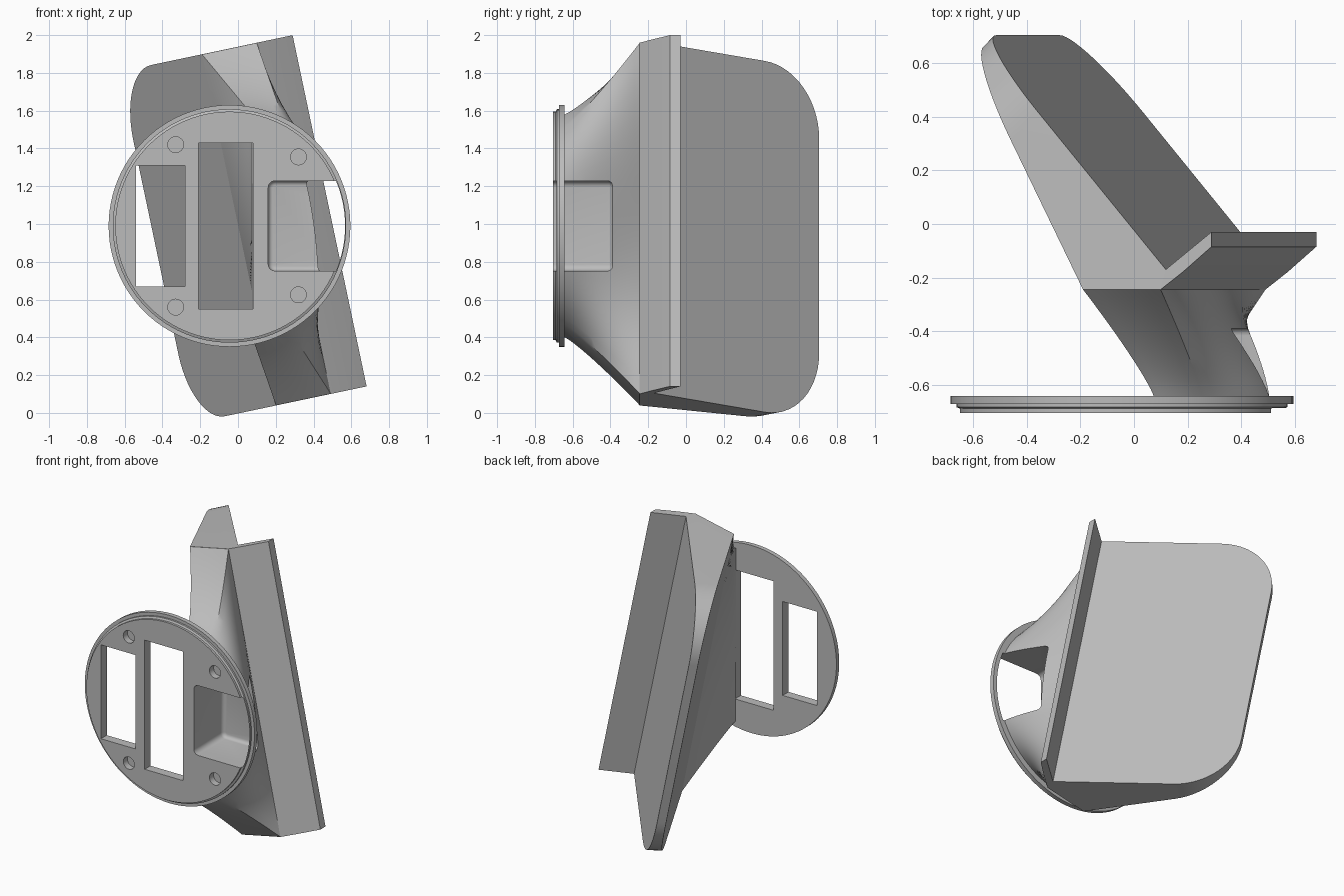
import bpy, bmesh
from math import sin, cos, pi, radians, acos
from mathutils import Vector

cube = bpy.data.objects.get("Cube")
if cube:
    bpy.data.objects.remove(cube, do_unlink=True)

grey = bpy.data.materials.new("plain grey")
grey.use_nodes = True
grey.diffuse_color = (0.5, 0.5, 0.5, 1)
grey.node_tree.nodes["Principled BSDF"].inputs["Base Color"].default_value = (0.5, 0.5, 0.5, 1)

CX, CZ = -0.045, 0.99          # disc centre
TILT = radians(11.9)           # lean of the mounting bracket
HALF = 0.95                    # half length of the bracket


def tilted(u, y, v):
    """Bracket coordinates to world; u = 0 is the outer lip edge."""
    return Vector((0.485 + u * cos(TILT) - v * sin(TILT), y,
                   1.07 + u * sin(TILT) + v * cos(TILT)))


def arc(cx, cz, r, a0, a1, n):
    return [(cx + r * cos(a0 + (a1 - a0) * i / n),
             cz + r * sin(a0 + (a1 - a0) * i / n)) for i in range(n + 1)]


def loft(bm, rings):
    """Skin closed rings of points and cap both ends."""
    rows = [[bm.verts.new(p) for p in ring] for ring in rings]
    n = len(rows[0])
    for a, b in zip(rows, rows[1:]):
        for i in range(n):
            j = (i + 1) % n
            bm.faces.new((a[i], a[j], b[j], b[i]))
    bm.faces.new(rows[0])
    bm.faces.new(rows[-1])
    bmesh.ops.recalc_face_normals(bm, faces=bm.faces)
    return rows


def finish(bm, name):
    bmesh.ops.recalc_face_normals(bm, faces=bm.faces)
    mesh = bpy.data.meshes.new(name)
    bm.to_mesh(mesh)
    bm.free()
    obj = bpy.data.objects.new(name, mesh)
    bpy.context.collection.objects.link(obj)
    mesh.materials.append(grey)
    return obj


def prism(name, outline, y0, y1, round_back=0):
    bm = bmesh.new()
    rows = loft(bm, [[(x, y, z) for x, z in outline] for y in (y0, y1)])
    if round_back:
        back = set(rows[-1])
        edges = [e for e in bm.edges if set(e.verts) <= back]
        bmesh.ops.bevel(bm, geom=edges, offset=round_back, segments=4,
                        profile=0.5, affect='EDGES')
    return finish(bm, name)


def select(obj):
    bpy.ops.object.select_all(action='DESELECT')
    obj.select_set(True)
    bpy.context.view_layer.objects.active = obj


def cut(obj, cutter):
    mod = obj.modifiers.new("cut", 'BOOLEAN')
    mod.operation = 'DIFFERENCE'
    mod.solver = 'EXACT'
    mod.object = cutter
    select(obj)
    bpy.ops.object.modifier_apply(modifier=mod.name)


# Round base disc with a stepped rim
bm = bmesh.new()
rim = [(0.605, -0.705), (0.605, -0.69), (0.618, -0.684), (0.618, -0.672),
       (0.64, -0.672), (0.64, -0.642)]
loft(bm, [[(x, y, z) for x, z in arc(CX, CZ, r, 0, 2 * pi, 96)[:-1]] for r, y in rim])
disc = finish(bm, "base_disc")

# Neck: disc segment blending into the tilted rectangle of the bracket
U_LEFT, U_RIGHT = -0.49, -0.194
Y0, Y1 = -0.645, -0.245
R = 0.6
edge = acos(0.12 / R)
corner = radians(60)


def line(a, b, n):
    return [(a[0] + (b[0] - a[0]) * i / n, a[1] + (b[1] - a[1]) * i / n) for i in range(n + 1)]


top_arc = arc(CX, CZ, R, edge, corner, 6)
right_arc = arc(CX, CZ, R, corner, -corner, 24)
low_arc = arc(CX, CZ, R, -corner, -edge, 6)
start = (top_arc[:-1] + right_arc[:-1] + low_arc[:-1]
         + line(low_arc[-1], top_arc[0], 12)[:-1])
V = HALF - 0.001
corners = [(U_LEFT, V), (U_RIGHT, V), (U_RIGHT, -V), (U_LEFT, -V)]
end = []
for i, n in enumerate((6, 24, 6, 12)):
    end += line(corners[i], corners[(i + 1) % 4], n)[:-1]
rings = []
STEPS = 14
for k in range(STEPS + 1):
    t = k / STEPS
    y = Y0 + (Y1 - Y0) * t
    f = t ** 1.15
    rings.append([Vector((x, y, z)).lerp(tilted(u, y, v), f)
                  for (x, z), (u, v) in zip(start, end)])
    for p in rings[-1]:
        p.y = y
bm = bmesh.new()
loft(bm, rings)
neck = finish(bm, "neck")

# Bracket: wedge wing with a right-angled notch and a narrow lip
section = [(-0.90, 0.705), (-0.174, -0.17), (0, -0.03), (0, -0.085),
           (-0.11, -0.18), (U_RIGHT, -0.245), (U_LEFT, -0.245), (-0.94, 0.665)]
bm = bmesh.new()
rows = loft(bm, [[tilted(u, y, v) for u, y in section] for v in (-HALF, HALF)])
tips = [e for e in bm.edges
        if any(set(e.verts) == {row[0], row[-1]} for row in rows)]
bmesh.ops.bevel(bm, geom=tips, offset=0.37, segments=14, profile=0.5, affect='EDGES')
bracket = finish(bm, "corner_bracket")

# Through slots in the disc
cutters = []
for x0, x1, z0, z1 in ((-0.54, -0.28, 0.67, 1.31), (-0.21, 0.08, 0.55, 1.43)):
    slot = prism("slot_cutter", [(x0, z0), (x1, z0), (x1, z1), (x0, z1)], -0.8, -0.6)
    cut(disc, slot)
    cutters.append(slot)

# Blind screw holes
for x, z in ((-0.33, 1.42), (0.32, 1.355), (-0.33, 0.56), (0.32, 0.625)):
    hole = prism("hole_cutter", arc(x, z, 0.042, 0, 2 * pi, 24)[:-1], -0.8, -0.66)
    cut(disc, hole)
    cutters.append(hole)

# Side pocket through disc and neck, stopping at the thin rim
swing = 0.40
outline = (arc(CX, CZ, 0.612, -swing, swing, 16)
           + arc(0.195, 1.193, 0.035, pi / 2, pi, 6)
           + arc(0.195, 0.787, 0.035, pi, 1.5 * pi, 6))
pocket = prism("pocket_cutter", outline, -0.8, -0.39, 0.025)
cut(disc, pocket)
cut(neck, pocket)
cutters.append(pocket)
for c in cutters:
    bpy.data.objects.remove(c, do_unlink=True)

for obj in (disc, neck, bracket):
    select(obj)
    bpy.ops.object.shade_smooth_by_angle(angle=radians(30))
